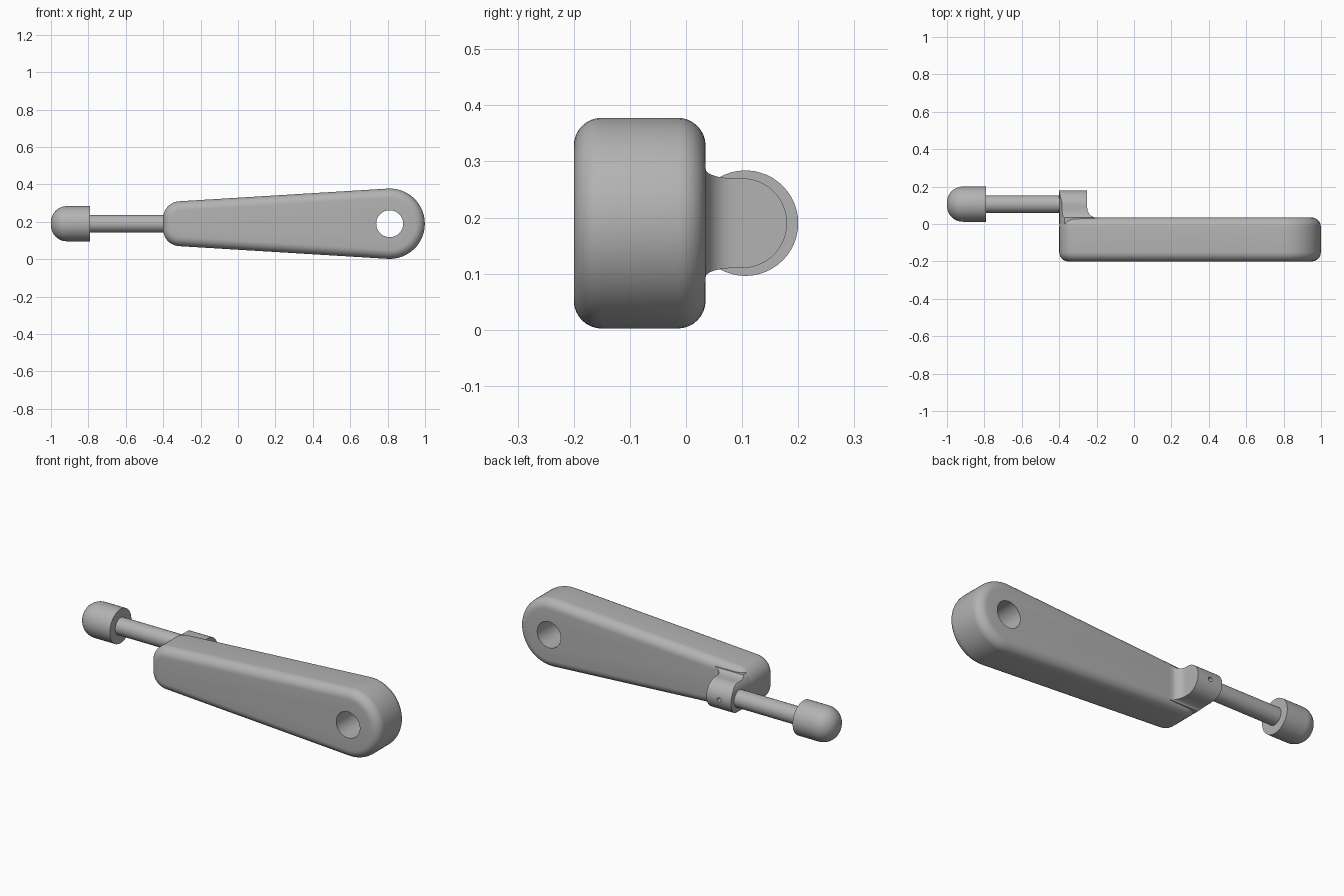
import bpy, bmesh, math
from mathutils import Matrix, Vector

if "Cube" in bpy.data.objects:
    bpy.data.objects.remove(bpy.data.objects["Cube"])

grey = bpy.data.materials.new("plain grey")
grey.use_nodes = True
grey.diffuse_color = (0.45, 0.45, 0.45, 1)
grey.node_tree.nodes["Principled BSDF"].inputs["Base Color"].default_value = grey.diffuse_color

MID = 0.19            # height of the long axis
ROD_Y = 0.106         # depth of the rod axis
BACK, FRONT, ROUND = 0.035, -0.2, 0.05


def loft(name, rings):
    """Skin a stack of equal-length rings and cap both ends."""
    bm = bmesh.new()
    loops = [[bm.verts.new(p) for p in ring] for ring in rings]
    for a, b in zip(loops, loops[1:]):
        for i in range(len(a)):
            j = (i + 1) % len(a)
            bm.faces.new((a[i], a[j], b[j], b[i]))
    bm.faces.new(loops[0])
    bm.faces.new(loops[-1])
    bmesh.ops.recalc_face_normals(bm, faces=bm.faces)
    mesh = bpy.data.meshes.new(name)
    bm.to_mesh(mesh)
    bm.free()
    mesh.materials.append(grey)
    obj = bpy.data.objects.new(name, mesh)
    bpy.context.collection.objects.link(obj)
    return obj


def select(obj):
    bpy.ops.object.select_all(action='DESELECT')
    obj.select_set(True)
    bpy.context.view_layer.objects.active = obj


def boolean(obj, tool, operation):
    """Apply a boolean and discard its tool."""
    select(obj)
    mod = obj.modifiers.new("cut", 'BOOLEAN')
    mod.operation, mod.solver, mod.object = operation, 'EXACT', tool
    bpy.ops.object.modifier_apply(modifier=mod.name)
    bpy.data.objects.remove(tool)


def smooth(obj):
    select(obj)
    bpy.ops.object.shade_smooth_by_angle(angle=math.radians(30))


def turned(name, profile, steps=48):
    """Round part about the rod axis from (x, radius) points."""
    return loft(name, [[(x, ROD_Y + r * math.cos(t), MID + r * math.sin(t))
                        for t in (math.tau * i / steps for i in range(steps))]
                       for x, r in profile])


def drill(name, x, z, radius, y0, y1):
    """Cutter along the depth axis."""
    ring = [(x + radius * math.cos(math.tau * i / 40), z + radius * math.sin(math.tau * i / 40))
            for i in range(40)]
    tool = loft(name, [[(px, y, pz) for px, pz in ring] for y in (y0, y1)])
    tool.hide_render = True
    return tool


def outline(y, inset):
    """Tapered handle outline: one large end arc and two small corners."""
    tangent = math.radians(93.44)
    arcs = [(0.811, MID, 0.188, -tangent, tangent, 32),
            (-0.31, MID + 0.03, 0.09, tangent, math.pi, 12),
            (-0.31, MID - 0.03, 0.09, math.pi, math.tau - tangent, 12)]
    pts = []
    for cx, cz, r, a, b, n in arcs:
        for i in range(n + 1):
            t = a + (b - a) * i / n
            pts.append((cx + (r - inset) * math.cos(t), y, cz + (r - inset) * math.sin(t)))
    return pts


# Handle with rounded front and back edges and a hanging hole
quarter = [math.pi / 2 * i / 8 for i in range(9)]
layers = [(FRONT + ROUND * (1 - math.cos(t)), ROUND * (1 - math.sin(t))) for t in quarter]
layers += [(BACK - ROUND * (1 - math.cos(t)), ROUND * (1 - math.sin(t))) for t in reversed(quarter)]
handle = loft("handle", [outline(y, d) for y, d in layers])
boolean(handle, drill("hanging_hole_cutter", 0.811, MID, 0.072, -0.3, 0.2), 'DIFFERENCE')
smooth(handle)

# Rod socket: flared foot, straight sides, rounded crown
HALF, CROWN = 0.08, 0.1
sections = [(0.0, HALF + 0.016, -0.2)]
for t in quarter:
    flare = ROUND * (1 - math.sin(t))
    sections.append((BACK + ROUND * (1 - math.cos(t)), HALF + 0.32 * flare, -0.25 + flare))
for i in range(17):
    t = math.pi / 2 * i / 16
    sections.append((CROWN + HALF * math.sin(t), max(HALF * math.cos(t), 0.001), -0.25))
socket = loft("rod_socket", [[(-0.45, y, MID - h), (x, y, MID - h), (x, y, MID + h), (-0.45, y, MID + h)]
                             for y, h, x in sections])
# Trim the socket to follow the rounded handle end
boolean(socket, loft("trim_cutter", [outline(-0.1, 0), outline(0.3, 0)]), 'INTERSECT')
boolean(socket, drill("pin_hole_cutter", -0.327, MID, 0.012, 0.12, 0.25), 'DIFFERENCE')
smooth(socket)

# Rod
smooth(turned("rod", [(-0.85, 0.047), (-0.252, 0.047)]))

# Domed knob
TIP, KNOB_R, DOME = -1.0, 0.094, 0.085
knob = [(-0.79, KNOB_R)]
for i in range(13):
    t = math.pi / 2 * i / 12
    knob.append((TIP + DOME * (1 - math.sin(t)), KNOB_R - DOME * (1 - math.cos(t))))
knob[1:] = sorted(knob[1:], reverse=True)
smooth(turned("knob", knob))
